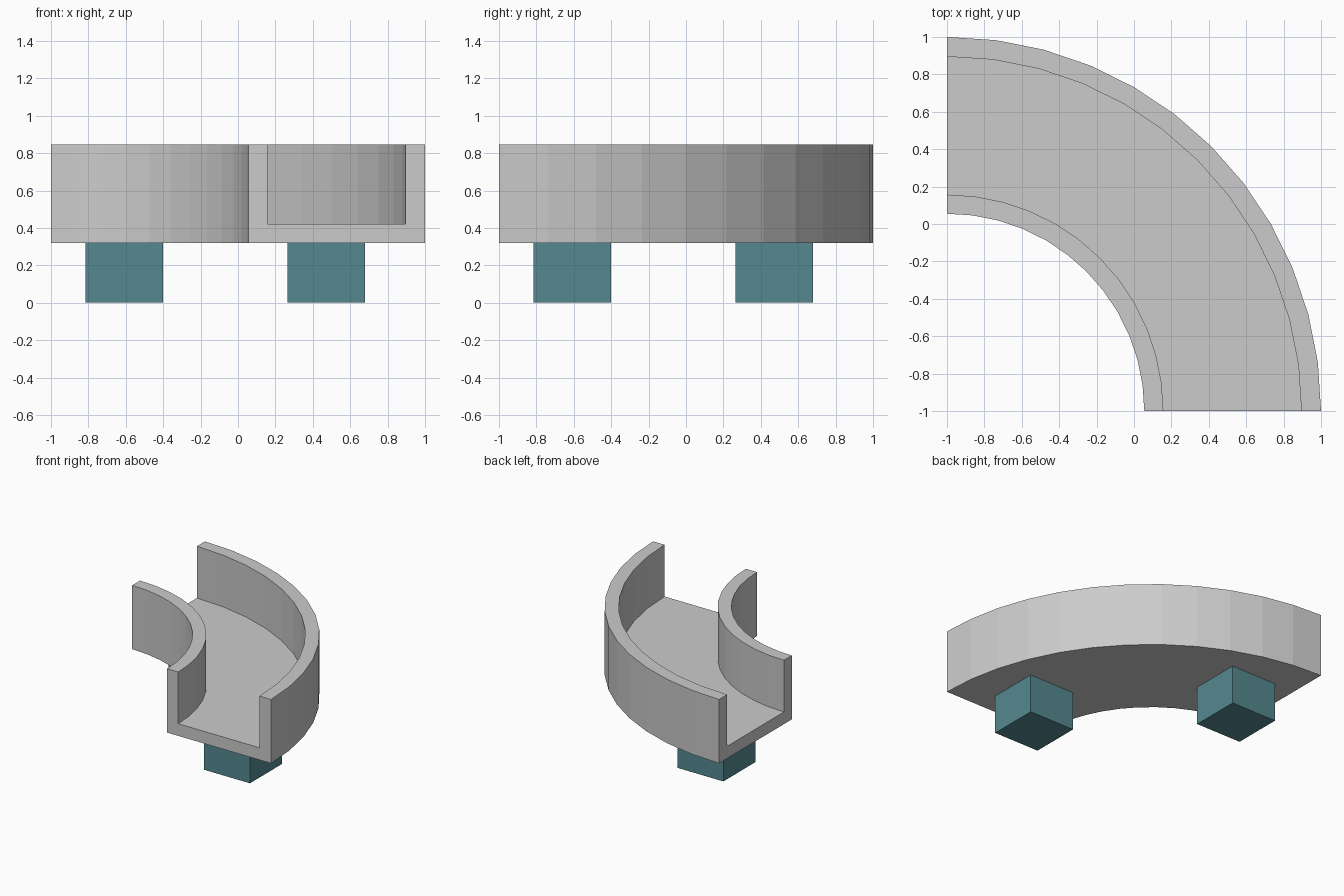
import bpy, bmesh
from math import sin, cos, pi

if "Cube" in bpy.data.objects:
    bpy.data.objects.remove(bpy.data.objects["Cube"])

STEPS = 12          # flat facets around the quarter turn
CENTRE = (-1.0, -1.0)


def finish(bm, name):
    bmesh.ops.recalc_face_normals(bm, faces=bm.faces)
    mesh = bpy.data.meshes.new(name)
    bm.to_mesh(mesh)
    bm.free()
    obj = bpy.data.objects.new(name, mesh)
    bpy.context.collection.objects.link(obj)
    return obj


# Curved channel: U-shaped profile (radius, z) swept through 90 degrees
profile = [(1.055, 0.32), (2.0, 0.32), (2.0, 0.845), (1.895, 0.845),
           (1.895, 0.42), (1.157, 0.42), (1.157, 0.845), (1.055, 0.845)]
bm = bmesh.new()
rings = []
for i in range(STEPS + 1):
    a = i / STEPS * pi / 2
    rings.append([bm.verts.new((CENTRE[0] + r * cos(a), CENTRE[1] + r * sin(a), z))
                  for r, z in profile])
n = len(profile)
for r0, r1 in zip(rings, rings[1:]):
    for j in range(n):
        k = (j + 1) % n
        bm.faces.new((r0[j], r0[k], r1[k], r1[j]))
bm.faces.new(rings[0])
bm.faces.new(rings[-1])
finish(bm, "curved_channel")

# Two square support blocks
teal = bpy.data.materials.new("dark_teal")
teal.diffuse_color = (0.09, 0.25, 0.28, 1)
teal.use_nodes = True
teal.node_tree.nodes["Principled BSDF"].inputs["Base Color"].default_value = teal.diffuse_color


def block(name, x, y, size, height):
    bm = bmesh.new()
    bmesh.ops.create_cube(bm, size=1)
    bmesh.ops.scale(bm, vec=(size, size, height), verts=bm.verts)
    bmesh.ops.translate(bm, vec=(x, y, height / 2), verts=bm.verts)
    finish(bm, name).data.materials.append(teal)


block("support_block_back", -0.608, 0.472, 0.416, 0.32)
block("support_block_front", 0.472, -0.608, 0.416, 0.32)
